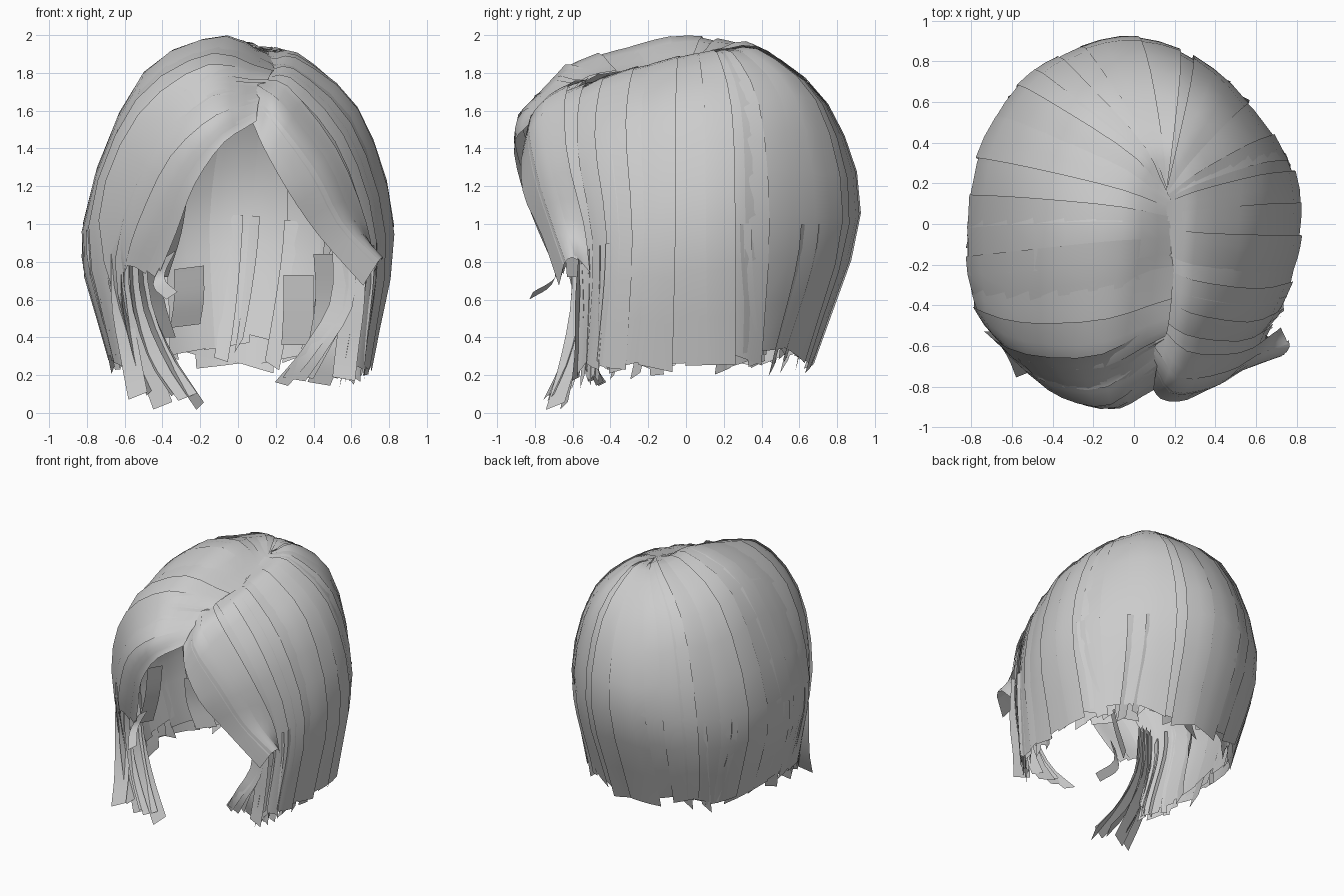
import bpy, random
from mathutils import Vector

if "Cube" in bpy.data.objects:
    bpy.data.objects.remove(bpy.data.objects["Cube"])
random.seed(4)

# Guide strands: root, crown, shoulder, widest point, tip
LEFT = [
    [(.10, -.62, 1.70), (-.15, -.80, 1.66), (-.45, -.76, 1.36), (-.64, -.60, .82), (-.54, -.60, .27)],
    [(.13, -.50, 1.79), (-.18, -.62, 1.83), (-.55, -.60, 1.55), (-.75, -.47, .98), (-.63, -.50, .29)],
    [(.17, -.10, 1.86), (-.10, -.12, 1.99), (-.53, -.17, 1.76), (-.83, -.20, .95), (-.69, -.20, .29)],
    [(.16, .10, 1.91), (-.08, .20, 1.97), (-.50, .32, 1.73), (-.76, .38, 1.0), (-.62, .33, .29)],
    [(.15, .17, 1.92), (.02, .38, 1.94), (-.30, .66, 1.68), (-.46, .78, 1.0), (-.38, .58, .29)],
]
BACK = [[(.16, .20, 1.92), (.13, .42, 1.91), (.06, .76, 1.61), (0, .92, 1.05), (0, .68, .29)]]
RIGHT = [
    [(.17, .18, 1.92), (.26, .36, 1.91), (.40, .61, 1.64), (.46, .71, 1.0), (.38, .56, .29)],
    [(.18, .12, 1.91), (.33, .18, 1.89), (.62, .26, 1.59), (.78, .28, 1.0), (.67, .28, .28)],
    [(.18, -.05, 1.87), (.32, -.08, 1.86), (.64, -.10, 1.58), (.82, -.10, .95), (.71, -.12, .26)],
    [(.15, -.35, 1.79), (.30, -.42, 1.77), (.58, -.46, 1.45), (.74, -.40, .90), (.67, -.45, .23)],
    [(.12, -.55, 1.72), (.25, -.66, 1.66), (.50, -.66, 1.35), (.64, -.56, .85), (.55, -.57, .22)],
]
LEFT_BANG = [
    [(.13, -.48, 1.79), (-.18, -.64, 1.83), (-.54, -.63, 1.55), (-.73, -.52, 1.0), (-.55, -.57, .32)],
    [(.09, -.72, 1.65), (-.13, -.88, 1.58), (-.37, -.84, 1.36), (-.54, -.71, 1.0), (-.60, -.62, .76)],
    [(.08, -.82, 1.53), (-.08, -.90, 1.42), (-.23, -.86, 1.20), (-.32, -.77, .96), (-.42, -.66, .72)],
]
RIGHT_BANG = [
    [(.13, -.50, 1.76), (.27, -.62, 1.71), (.52, -.62, 1.38), (.67, -.53, 1.0), (.71, -.50, .75)],
    [(.11, -.65, 1.70), (.22, -.79, 1.61), (.45, -.75, 1.32), (.59, -.67, 1.02), (.76, -.61, .83)],
    [(.08, -.79, 1.53), (.14, -.87, 1.40), (.27, -.87, 1.17), (.43, -.77, .94), (.66, -.68, .68)],
]
CENTRE = Vector((0, 0, 1))


def spline(pts, t):
    """Smooth curve through points, straight beyond the tip."""
    n = len(pts) - 1
    p = [Vector(q) for q in pts]
    p = [2 * p[0] - p[1]] + p + [2 * p[-1] - p[-2]]
    if t > n:
        return p[n + 1] + (p[n + 1] - p[n]) * (t - n)
    i = max(0, min(int(t), n - 1))
    f = t - i
    a, b, c, d = p[i:i + 4]
    return .5 * (2 * b + (c - a) * f + (2 * a - 5 * b + 4 * c - d) * f * f
                 + (3 * b - a - 3 * c + d) * f ** 3)


def sheet_point(guides, s, t, off):
    s = max(0, min(s, len(guides) - 1))
    p = spline([spline([g[k] for g in guides], s) for k in range(5)], t)
    return p + (p - CENTRE).normalized() * off


def grid(rows, verts, faces):
    """Append one strip of quads."""
    base, w = len(verts), len(rows[0])
    for r in rows:
        verts.extend((p.x, p.y, max(0, min(2, p.z))) for p in r)
    for i in range(len(rows) - 1):
        for j in range(w - 1):
            a = base + i * w + j
            faces.append((a, a + 1, a + w + 1, a + w))


def make(name, strips):
    verts, faces = [], []
    for rows in strips:
        grid(rows, verts, faces)
    me = bpy.data.meshes.new(name)
    me.from_pydata(verts, [], faces)
    me.shade_smooth()
    ob = bpy.data.objects.new(name, me)
    bpy.context.collection.objects.link(ob)
    return ob


def card(guides, s0, s1, t0, t1, off, tilt=.01, drift=0, skew=0, n=12):
    """Strip lying on the guided sheet; one edge lifts over its neighbour."""
    rows = []
    for i in range(n + 1):
        f = i / n
        row = []
        for j in range(4):
            u = j / 3
            t = t0 + (t1 + skew * (u - .5) - t0) * f
            row.append(sheet_point(guides, s0 + (s1 - s0) * u + drift * f * f, t,
                                   off + tilt * (2 * u - 1) * max(0, min(1, t))))
        rows.append(row)
    return rows


def cards(guides, count, t0, t1, jitter, off, overlap=.12, uneven=.3):
    """Row of overlapping cards of uneven width and length."""
    last = len(guides) - 1
    cuts = [0] + [last * (i + random.uniform(-uneven, uneven)) / count
                  for i in range(1, count)] + [last]
    return [card(guides, a - overlap, b + overlap, t0,
                 t1 + random.uniform(-jitter, jitter), off + random.uniform(-.01, .006),
                 random.choice((-.008, .006)), random.uniform(-.04, .04),
                 random.uniform(-.12, .12)) for a, b in zip(cuts, cuts[1:])]


def ribbon(pts, side, n=8):
    """Free lock following a path, with a constant sideways vector."""
    side, rows = Vector(side), []
    for i in range(n + 1):
        c = spline(pts, (len(pts) - 1) * i / n)
        rows.append([c - side, c, c + side])
    return rows


main = LEFT + BACK + RIGHT

# Outer hair, crossing slightly at the parting, and the layer below it
make("outer_hair", cards(main, 24, -.13, 4.0, .06, 0))
make("inner_hair", cards(main, 20, 1.2, 3.98, .1, -.04, .06))

# Ragged narrow tips along the hem
tips = []
for i in range(48):
    s = random.uniform(0, 9.8)
    tips.append(card(main, s, s + random.uniform(.1, .25), 3.0, random.uniform(3.95, 4.13),
                     random.uniform(-.06, -.005), random.uniform(-.02, .02),
                     random.uniform(-.25, .25), random.uniform(-.1, .1), 6))
make("hem_tips", tips)

# Swept bangs on both sides of the parting
make("left_bang", cards(LEFT_BANG, 4, -.1, 4, .05, .01, .08))
make("right_bang", cards(RIGHT_BANG, 3, -.1, 4, .03, .008, .06))

# Face-framing locks, fanning out unevenly at the ends
left_locks, right_locks = [], []
for i in range(6):
    f = i / 5
    dz, dy = random.uniform(0, .1), random.uniform(-.04, .06)
    left_locks.append(ribbon([(-.62 + .1 * f, -.55, .95), (-.62 + .13 * f, -.56, .6),
                              (-.57 + .2 * f, -.62 + dy / 2, .3),
                              (-.53 + .33 * f, -.70 + dy, .03 + dz)],
                             (.05 - .03 * (i % 2), .02 + .03 * (i % 2), .02)))
    right_locks.append(ribbon([(.62 - .08 * f, -.54, .95), (.61 - .07 * f, -.55 + dy / 2, .6),
                               (.58 - .2 * f, -.55 + dy / 2, .33 + dz / 2),
                               (.56 - .33 * f, -.55 + .1 * f + dy, .15 + dz / 2)],
                              (.06 - .025 * (i % 2), -.02, -.01)))
left_locks.append(ribbon([(-.36, -.67, .84), (-.42, -.7, .7), (-.35, -.82, .62)], (.03, .01, .02)))
left_locks.append(ribbon([(-.29, -.62, 1.2), (-.33, -.6, .95), (-.4, -.58, .72)], (.03, .05, 0)))
make("left_face_locks", left_locks)
make("right_face_locks", right_locks)

# Short inner panels beside the neck
make("neck_panels", [
    ribbon([(-.26, .25, .77), (-.26, .27, .6), (-.28, .3, .46)], (.08, .03, .01)),
    ribbon([(.32, .25, .73), (.32, .27, .55), (.31, .3, .36)], (.08, -.03, 0)),
    ribbon([(-.45, .1, .8), (-.44, .12, .6), (-.38, .15, .4)], (.05, .06, 0)),
    ribbon([(.45, .1, .84), (.46, .12, .6), (.42, .15, .35)], (.05, -.06, 0))])
